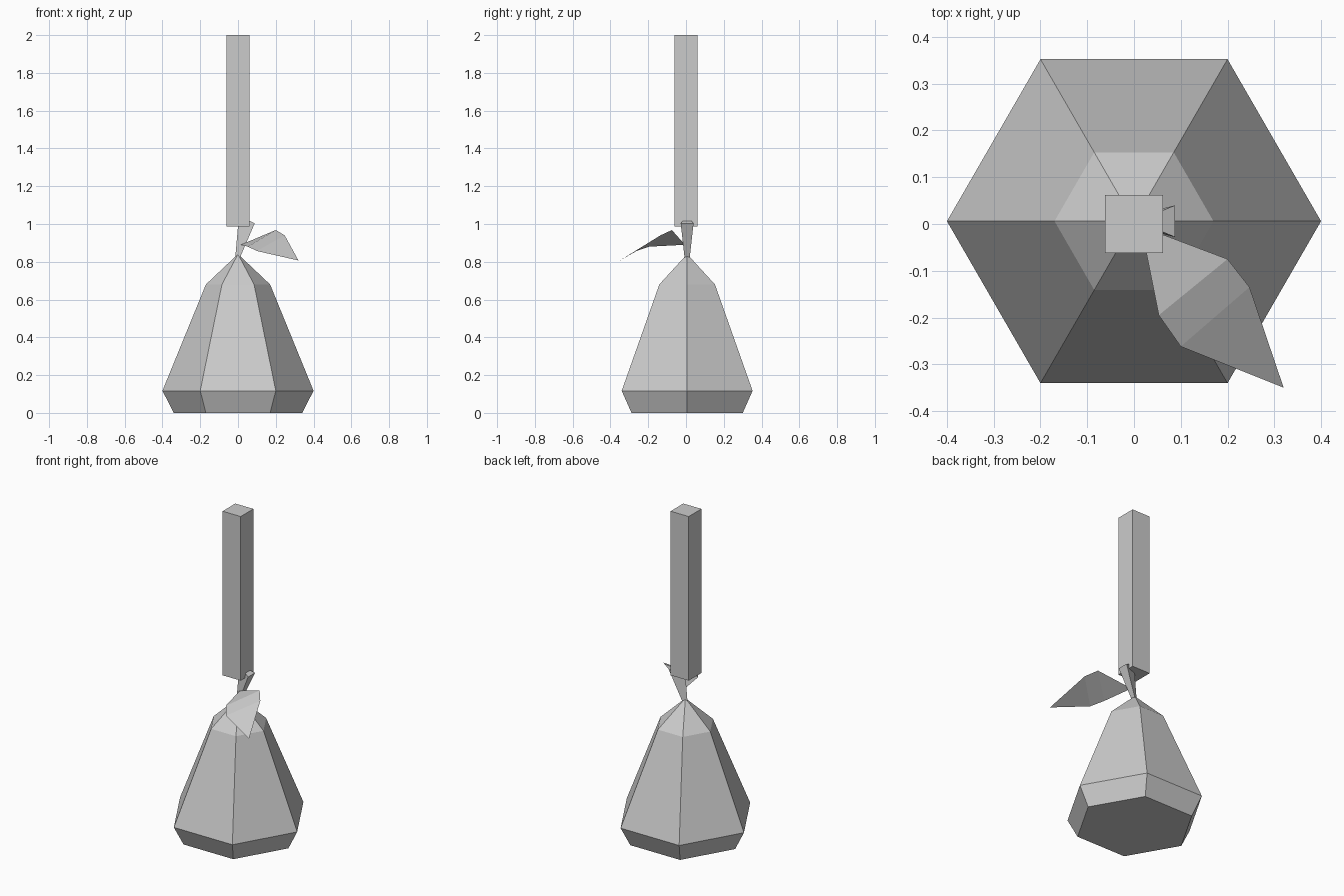
import bpy, math
from mathutils import Vector

if "Cube" in bpy.data.objects:
    bpy.data.objects.remove(bpy.data.objects["Cube"])

grey = bpy.data.materials.new("light grey")
grey.diffuse_color = (0.6, 0.6, 0.6, 1)
grey.use_nodes = True
grey.node_tree.nodes["Principled BSDF"].inputs["Base Color"].default_value = grey.diffuse_color


def make(name, verts, faces):
    mesh = bpy.data.meshes.new(name)
    mesh.from_pydata([tuple(v) for v in verts], [], faces)
    mesh.materials.append(grey)
    obj = bpy.data.objects.new(name, mesh)
    bpy.context.collection.objects.link(obj)
    return obj


def loft(name, rings):
    """Join equal-sized, counter-clockwise rings from bottom to top and cap both ends."""
    n = len(rings[0])
    verts = [v for ring in rings for v in ring]
    faces = [(r * n + i, r * n + (i + 1) % n, (r + 1) * n + (i + 1) % n, (r + 1) * n + i)
             for r in range(len(rings) - 1) for i in range(n)]
    faces.append(tuple(reversed(range(n))))
    faces.append(tuple(range(len(verts) - n, len(verts))))
    return make(name, verts, faces)


def ring(sides, radius, z, start=0.0, y=0.006):
    return [Vector((radius * math.cos(start + math.tau * i / sides),
                    y + radius * math.sin(start + math.tau * i / sides), z))
            for i in range(sides)]


# Fruit: six-sided pear body
profile = [(0.34, 0.0), (0.40, 0.117), (0.17, 0.68), (0.003, 0.838)]
loft("pear_body", [ring(6, r, z) for r, z in profile])

# Stem: three-sided, widening and leaning to the right
stem_top = [Vector((0.088, 0.040, 1.003)), Vector((0.005, 0.006, 1.045)),
            Vector((0.088, -0.028, 1.003))]
loft("stem", [ring(3, 0.015, 0.815, start=math.pi / 3), stem_top])

# Leaf: thin folded sheet, base to tip
leaf = [(0.015, -0.005, 0.89),
        (0.053, -0.195, 0.88), (0.20, -0.075, 0.968),
        (0.10, -0.262, 0.857), (0.247, -0.135, 0.94),
        (0.32, -0.35, 0.807)]
make("leaf", leaf, [(0, 1, 2), (1, 3, 4, 2), (3, 5, 4)])

# Post: square bar above the stem
half = 0.062 * math.sqrt(2)
loft("square_post", [ring(4, half, z, start=math.pi / 4, y=0.0) for z in (0.987, 2.0)])
